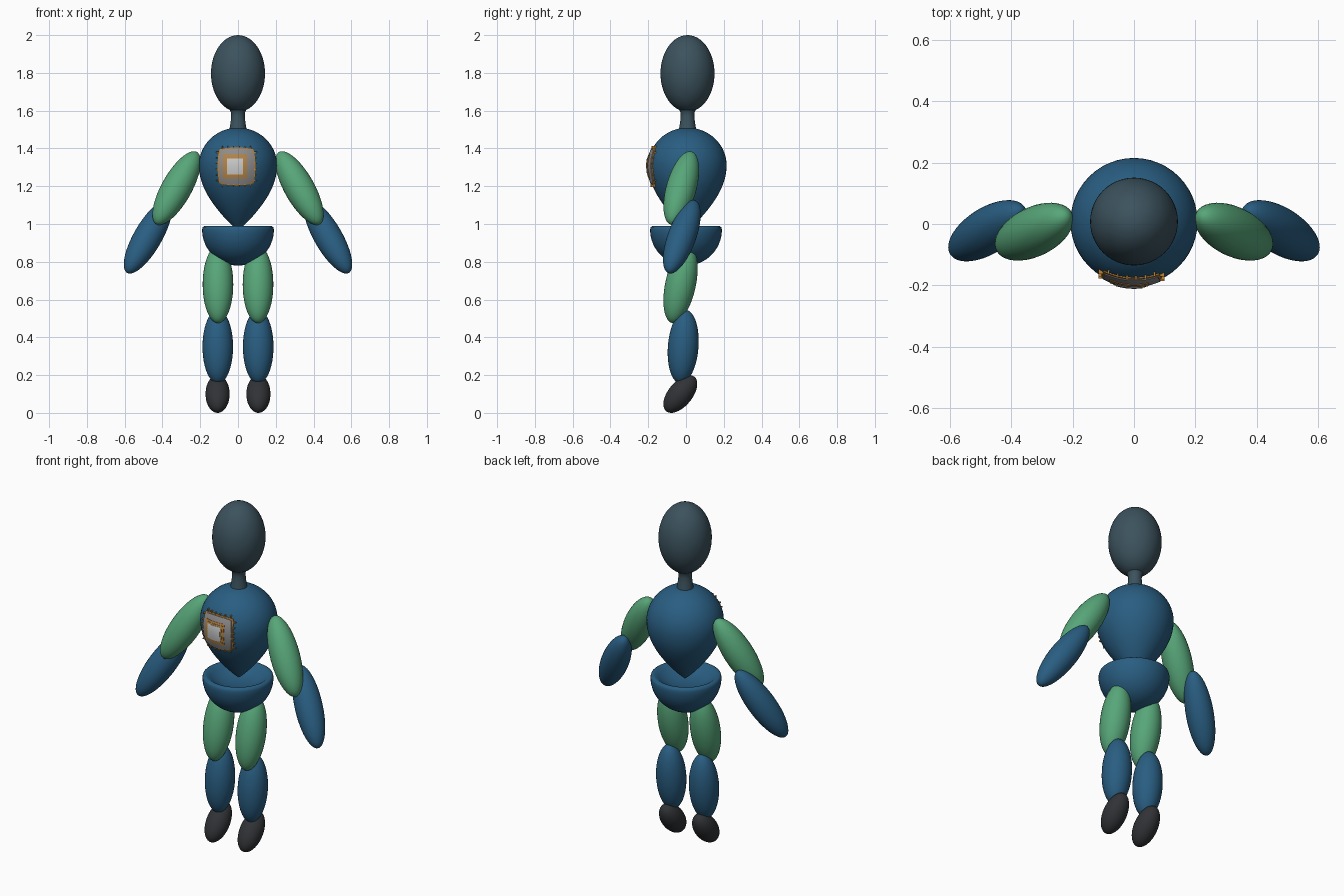
import bpy, bmesh, math
from mathutils import Vector

if "Cube" in bpy.data.objects:
    bpy.data.objects.remove(bpy.data.objects["Cube"])


def mat(name, r, g, b):
    m = bpy.data.materials.new(name)
    m.diffuse_color = (r, g, b, 1)
    m.use_nodes = True
    m.node_tree.nodes["Principled BSDF"].inputs["Base Color"].default_value = m.diffuse_color
    return m


BLUE = mat("blue", 0.022, 0.11, 0.22)
GREEN = mat("green", 0.095, 0.38, 0.19)
SLATE = mat("slate", 0.045, 0.085, 0.11)
BLACK = mat("black", 0.03, 0.032, 0.036)
ORANGE = mat("orange", 0.5, 0.23, 0.04)
GREY = mat("plate grey", 0.27, 0.26, 0.26)
WHITE = mat("white", 0.8, 0.8, 0.8)


def finish(name, bm, material, angle=60):
    bmesh.ops.remove_doubles(bm, verts=bm.verts, dist=1e-5)
    bmesh.ops.recalc_face_normals(bm, faces=bm.faces)
    me = bpy.data.meshes.new(name)
    bm.to_mesh(me)
    bm.free()
    ob = bpy.data.objects.new(name, me)
    bpy.context.collection.objects.link(ob)
    me.materials.append(material)
    bpy.ops.object.select_all(action='DESELECT')
    ob.select_set(True)
    bpy.context.view_layer.objects.active = ob
    bpy.ops.object.shade_smooth_by_angle(angle=math.radians(angle))
    return ob


def lathe(name, profile, material, y=0.0):
    bm = bmesh.new()
    vs = [bm.verts.new((r, y, z)) for r, z in profile]
    es = [bm.edges.new(p) for p in zip(vs, vs[1:])]
    bmesh.ops.spin(bm, geom=vs + es, cent=(0, y, 0), axis=(0, 0, 1),
                   angle=2 * math.pi, steps=48)
    return finish(name, bm, material)


def capsule(name, centre, axis, width, length, material):
    """Ellipsoid whose long half-axis points along axis."""
    bm = bmesh.new()
    bmesh.ops.create_uvsphere(bm, u_segments=32, v_segments=24, radius=1)
    q = Vector(axis).to_track_quat('Z', 'Y')
    for v in bm.verts:
        v.co = q @ Vector((v.co.x * width, v.co.y * width, v.co.z * length)) + Vector(centre)
    return finish(name, bm, material)


# Head and neck
CY = 0.008
N = 28
head = [(0.143 * math.sin(math.pi * i / N), 1.797 + 0.203 * math.cos(math.pi * i / N))
        for i in range(N + 1)]
lathe("head", head, SLATE, CY)
lathe("neck", [(0.066, 1.628), (0.046, 1.61), (0.037, 1.59), (0.036, 1.57),
               (0.039, 1.54), (0.044, 1.51), (0.048, 1.48)], SLATE, CY)


# Torso: teardrop
def torso_r(z):
    if z >= 1.31:
        return 0.207 * math.sqrt(max(0, 1 - ((z - 1.31) / 0.2) ** 2))
    return 0.207 * max(0, math.cos(math.pi / 2 * (1.31 - z) / 0.345)) ** 0.9


zs = [1.31 + 0.2 * math.cos(math.pi / 2 * i / 16) for i in range(16)]
zs += [1.31 - 0.345 * math.sin(math.pi / 2 * i / 20) for i in range(21)]
lathe("torso", [(torso_r(z), z) for z in zs], BLUE, CY)

# Pelvis: bowl with a dished top
bowl = [(0.19 * math.sin(math.pi / 2 * i / 16), 0.97 - 0.19 * math.cos(math.pi / 2 * i / 16))
        for i in range(17)]
bowl += [(0.187, 0.983), (0.178, 0.989), (0.165, 0.987), (0.145, 0.972),
         (0.115, 0.953), (0.08, 0.94), (0.04, 0.934), (0, 0.932)]
lathe("pelvis", bowl, BLUE)

# Limbs, mirrored left and right
LIMBS = [
    ("upper_arm", (0.325, -0.025, 1.19), (0.1, -0.05, -0.178), 0.08, 0.225, GREEN),
    ("forearm", (0.477, -0.022, 0.932), (0.104, -0.066, -0.18), 0.075, 0.23, BLUE),
    ("thigh", (0.106, -0.029, 0.68), (0, -0.041, -0.189), 0.081, 0.209, GREEN),
    ("shin", (0.107, -0.015, 0.35), (0, -0.014, -0.178), 0.081, 0.195, BLUE),
    ("foot", (0.108, -0.03, 0.1), (0, -0.063, -0.077), 0.064, 0.118, BLACK),
]
for s, side in ((1, "left"), (-1, "right")):
    for name, c, d, w, l, m in LIMBS:
        capsule(f"{side}_{name}", (s * c[0], *c[1:]), (s * d[0], *d[1:]), w, l, m)


# Chest chip: layers wrapped on the torso front
def wrap(x, z, off):
    return Vector((x, CY - math.sqrt(max(0, torso_r(z) ** 2 - x * x)) - off, z))


def patch(name, cx, cz, hx, hz, rounding, off, material):
    bm = bmesh.new()
    n = 14
    bmesh.ops.create_grid(bm, x_segments=n, y_segments=n, size=1)
    for v in bm.verts:
        u, w = v.co.x, v.co.y
        k = 1 - rounding * (u * w) ** 2
        v.co = Vector((cx + u * k * hx, 0, cz + w * k * hz))
    geo = bmesh.ops.extrude_face_region(bm, geom=bm.faces[:])
    outer = {g for g in geo["geom"] if isinstance(g, bmesh.types.BMVert)}
    for v in bm.verts:
        v.co = wrap(v.co.x, v.co.z, off if v in outer else -0.005)
    return finish(name, bm, material, 40)


X, Z = -0.008, 1.305
patch("chip_border", X, Z, 0.1, 0.1, 0.1, 0.004, ORANGE)
patch("chip_plate", X, Z, 0.094, 0.094, 0.1, 0.007, GREY)
patch("chip_frame", X - 0.008, Z, 0.063, 0.063, 0, 0.009, ORANGE)
patch("chip_inset", X - 0.008, Z, 0.053, 0.053, 0, 0.010, GREY)
patch("chip_core_rim", X - 0.008, Z, 0.05, 0.05, 0, 0.0105, ORANGE)
patch("chip_core", X - 0.008, Z, 0.043, 0.043, 0, 0.012, WHITE)

# Chip pins around the border
bm = bmesh.new()
for i in range(6):
    t = (i - 2.5) * 0.03
    for s in (-1, 1):
        for px, pz, w, h in ((t, s * 0.1, 0.006, 0.016), (s * 0.1, t, 0.016, 0.006)):
            geo = bmesh.ops.create_cube(bm, size=1)
            p = wrap(X + px, Z + pz, 0.002)
            for v in geo["verts"]:
                v.co = Vector((v.co.x * w, v.co.y * 0.014, v.co.z * h)) + p
finish("chip_pins", bm, ORANGE, 30)
